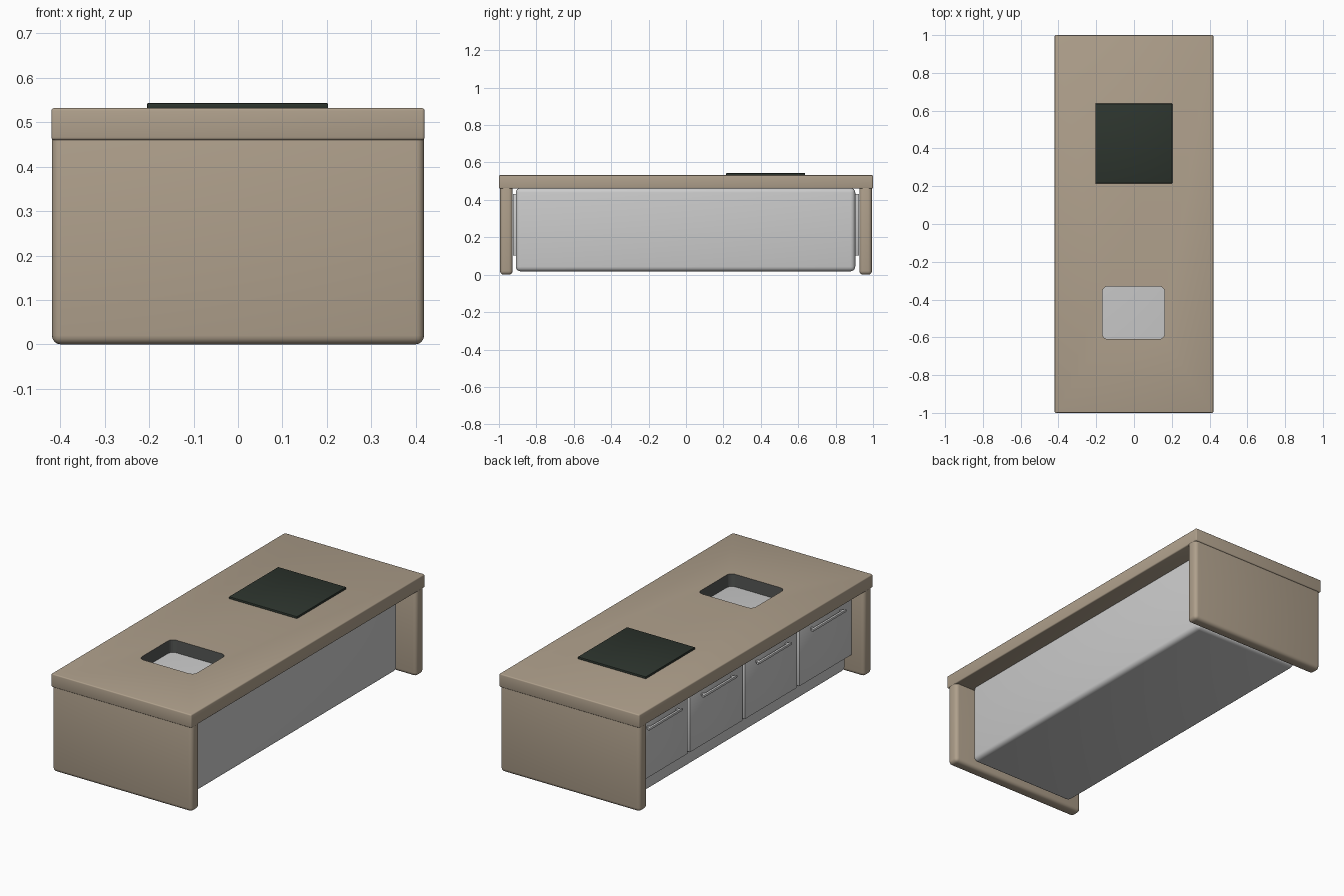
import bpy
import math

if "Cube" in bpy.data.objects:
    bpy.data.objects.remove(bpy.data.objects["Cube"])


def material(name, rgb):
    m = bpy.data.materials.new(name)
    m.diffuse_color = (*rgb, 1.0)
    m.use_nodes = True
    m.node_tree.nodes["Principled BSDF"].inputs["Base Color"].default_value = m.diffuse_color
    return m


stone = material("warm_stone", (0.43, 0.352, 0.262))
grey = material("light_grey", (0.60, 0.60, 0.60))
black = material("dark_glass", (0.026, 0.035, 0.027))
steel = material("dark_steel", (0.09, 0.095, 0.09))


def box(name, lo, hi, mat, bevel=0.0, segments=3):
    """Axis-aligned box from corner lo to corner hi with rounded edges."""
    bpy.ops.mesh.primitive_cube_add(size=1, location=[(a + b) / 2 for a, b in zip(lo, hi)])
    ob = bpy.context.object
    ob.name = name
    ob.scale = [b - a for a, b in zip(lo, hi)]
    bpy.ops.object.transform_apply(location=False, rotation=False, scale=True)
    ob.data.materials.append(mat)
    if bevel:
        mod = ob.modifiers.new("round", 'BEVEL')
        mod.width = bevel
        mod.segments = segments
        bpy.ops.object.modifier_apply(modifier=mod.name)
        bpy.ops.object.shade_smooth_by_angle(angle=math.radians(35))
    return ob


# Countertop slab
top = box("countertop", (-0.42, -1, 0.46), (0.42, 1, 0.532), stone, 0.006)

# Basin opening with rounded vertical corners, cut through the slab
cutter = box("basin_cutter", (-0.168, -0.61, 0.40), (0.162, -0.33, 0.60), steel)
weights = cutter.data.attributes.new("bevel_weight_edge", 'FLOAT', 'EDGE')
for e in cutter.data.edges:
    a, b = (cutter.data.vertices[i].co for i in e.vertices)
    weights.data[e.index].value = 1.0 if abs(a.z - b.z) > 0.1 else 0.0
mod = cutter.modifiers.new("round", 'BEVEL')
mod.limit_method = 'WEIGHT'
mod.width = 0.03
mod.segments = 5
cutter.hide_render = True
cutter.hide_set(True)

cut = top.modifiers.new("basin_opening", 'BOOLEAN')
cut.operation = 'DIFFERENCE'
cut.solver = 'EXACT'
cut.material_mode = 'TRANSFER'
cut.object = cutter
bpy.context.view_layer.objects.active = top
bpy.ops.object.modifier_apply(modifier=cut.name)
bpy.data.objects.remove(cutter)

# End panels
for side, name in ((-1, "front_panel"), (1, "back_panel")):
    y0, y1 = sorted((side * 0.927, side * 0.994))
    box(name, (-0.419, y0, 0.0), (0.419, y1, 0.49), stone, 0.02, 4)

# Cabinet body, whose top also forms the basin floor
box("cabinet", (-0.325, -0.91, 0.018), (0.325, 0.905, 0.464), grey, 0.025, 4)

# Four doors with bar handles
pitch, width = 0.4675, 0.4475
for i in range(4):
    y = (i - 1.5) * pitch
    box(f"door_{i + 1}", (-0.346, y - width / 2, 0.103),
        (-0.31, y + width / 2, 0.432), grey, 0.003, 2)
    box(f"handle_{i + 1}", (-0.372, y - 0.145, 0.374),
        (-0.358, y + 0.145, 0.388), grey, 0.004, 2)
    for s in (-1, 1):
        box(f"handle_post_{i + 1}", (-0.362, y + s * 0.125 - 0.006, 0.376),
            (-0.34, y + s * 0.125 + 0.006, 0.386), grey)

# Cooktop plate
box("cooktop", (-0.205, 0.215, 0.528), (0.203, 0.637, 0.543), black, 0.003, 2)
